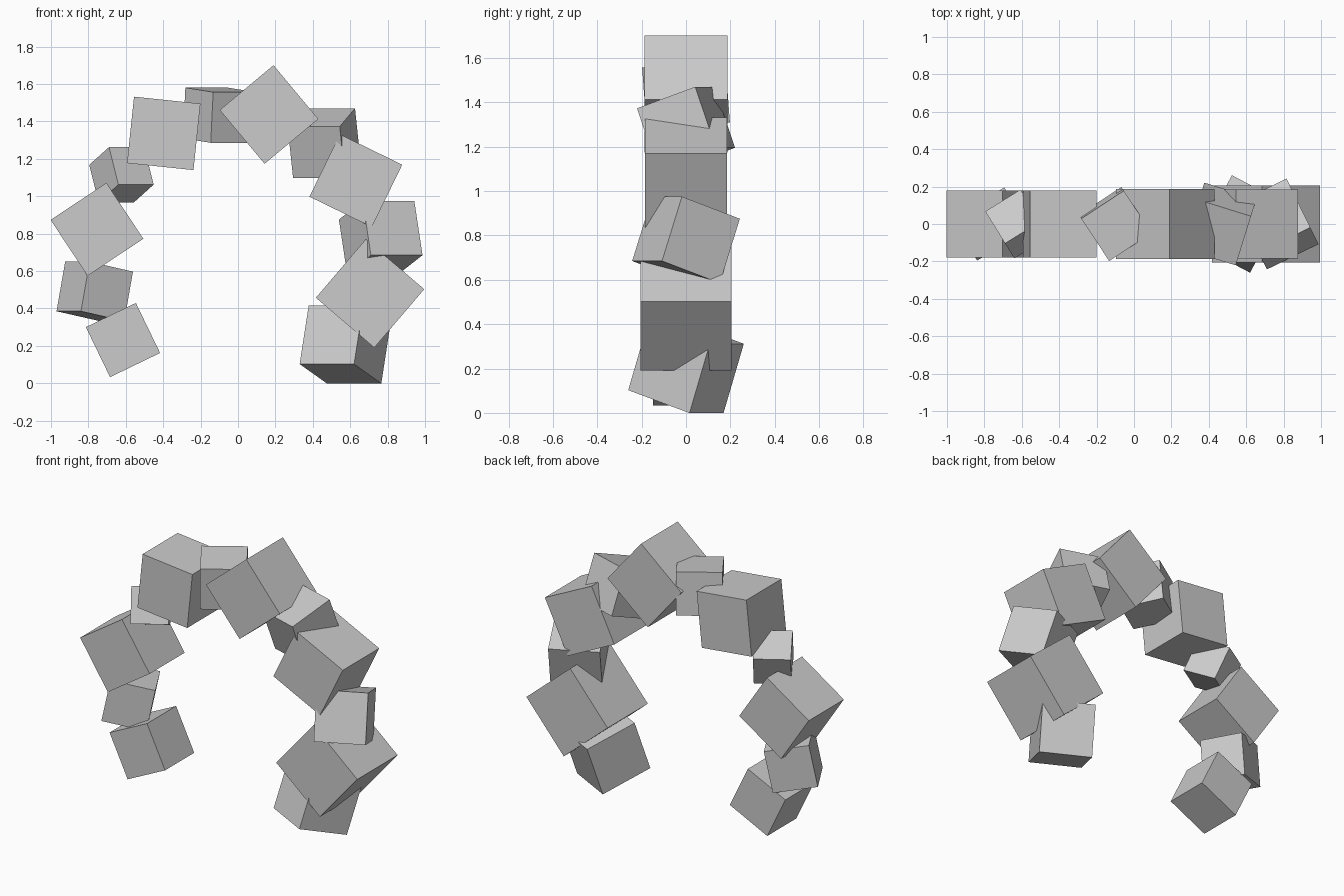
import bpy
from math import radians

# (x, z, side, tilt about x, turn about y, turn about z), running from left foot to right foot
BLOCKS = [
    (-0.615, 0.231, 0.297, 0, -25.8, 0),
    (-0.766, 0.491, 0.270, -11.3, 0, -61),
    (-0.754, 0.823, 0.358, 0, -33.5, 0),
    (-0.623, 1.115, 0.222, -25.3, 0, 31.8),
    (-0.397, 1.336, 0.357, 0, 6, 0),
    (-0.100, 1.433, 0.272, 5, 0, 33.3),
    (0.166, 1.437, 0.374, 0, -39.8, 0),
    (0.460, 1.284, 0.2915, 19.5, 0, -17.3),
    (0.630, 1.083, 0.371, 0, 26, 0),
    (0.763, 0.780, 0.307, -19, 0, 26),
    (0.706, 0.480, 0.411, 0, 40.5, 0),
    (0.572, 0.207, 0.329, -18.3, 0, -27.8),
]

# Arch of tumbled cubes
for i, (x, z, side, rx, ry, rz) in enumerate(BLOCKS, 1):
    bpy.ops.mesh.primitive_cube_add(
        size=side, location=(x, 0, z),
        rotation=(radians(rx), radians(ry), radians(rz)))
    bpy.context.object.name = f"arch_block_{i:02d}"
